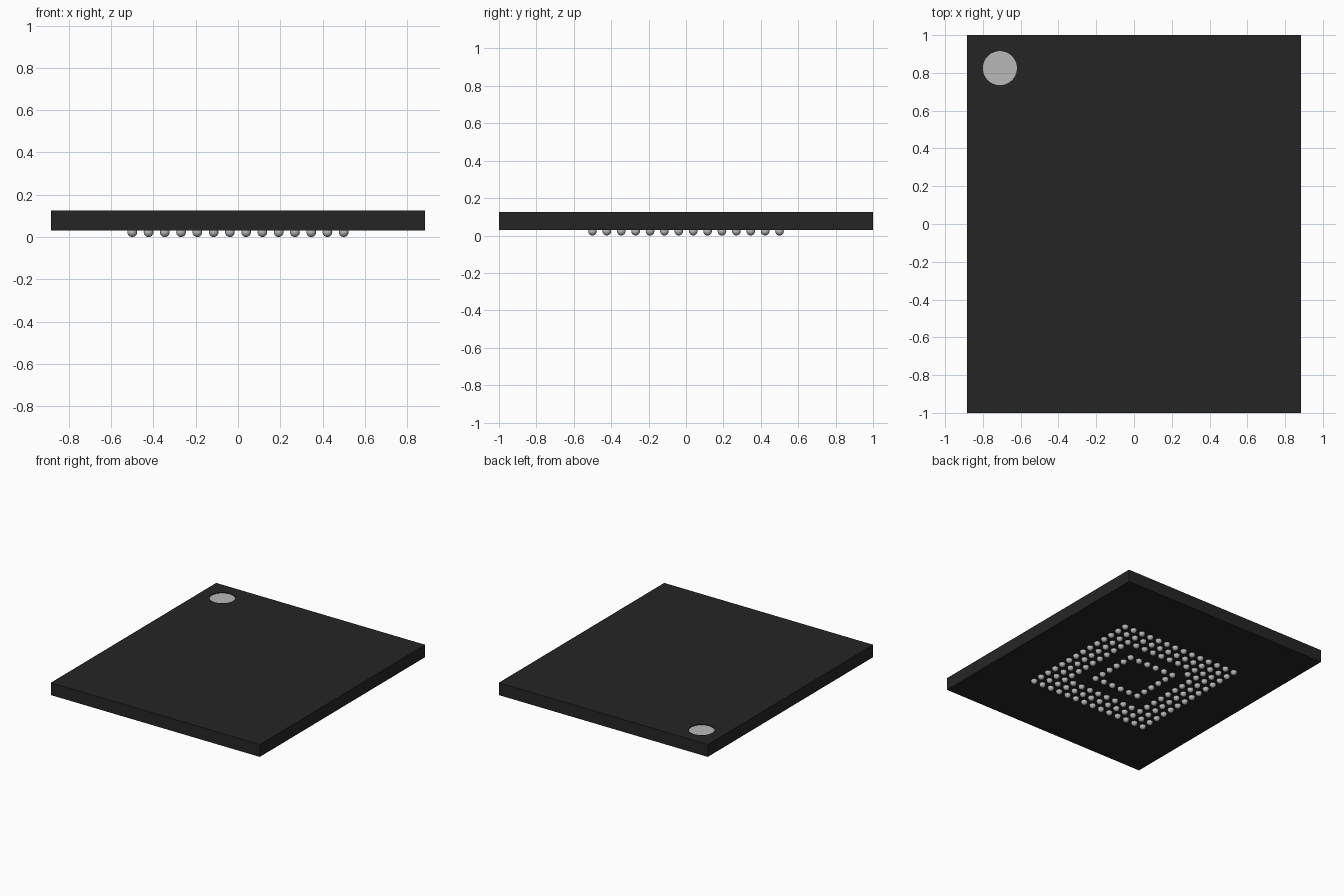
import bpy, bmesh
from mathutils import Matrix

if "Cube" in bpy.data.objects:
    bpy.data.objects.remove(bpy.data.objects["Cube"])

PITCH = 1 / 13          # ball spacing
BALL_R = 0.023
BOTTOM, TOP = 0.03, 0.125
MARK = (-0.71, 0.825)
MARK_R, MARK_DEPTH = 0.09, 0.008


def material(name, rgb):
    m = bpy.data.materials.new(name)
    m.diffuse_color = (*rgb, 1)
    m.use_nodes = True
    m.node_tree.nodes["Principled BSDF"].inputs["Base Color"].default_value = m.diffuse_color
    return m


def make(name, bm, mat):
    me = bpy.data.meshes.new(name)
    bm.to_mesh(me)
    bm.free()
    me.materials.append(mat)
    ob = bpy.data.objects.new(name, me)
    bpy.context.collection.objects.link(ob)
    return ob


def disc(z0, z1, r):
    bm = bmesh.new()
    bmesh.ops.create_cone(bm, cap_ends=True, segments=64, radius1=r, radius2=r, depth=z1 - z0,
                          matrix=Matrix.Translation((*MARK, (z0 + z1) / 2)))
    return bm


black = material("black plastic", (0.0185, 0.0185, 0.0185))
silver = material("marker grey", (0.48, 0.48, 0.49))
solder = material("solder grey", (0.48, 0.48, 0.48))

# Package body with a shallow round pocket
bm = bmesh.new()
bmesh.ops.create_cube(bm, size=1, matrix=Matrix.Translation((0, 0, (BOTTOM + TOP) / 2))
                      @ Matrix.Diagonal((1.77, 2, TOP - BOTTOM, 1)))
body = make("package_body", bm, black)
cutter = make("pocket_cutter", disc(TOP - MARK_DEPTH, TOP + 0.05, MARK_R), black)
cutter.hide_render = True
mod = body.modifiers.new("pocket", "BOOLEAN")
mod.operation, mod.solver, mod.object = "DIFFERENCE", "EXACT", cutter
bpy.context.view_layer.objects.active = body
bpy.ops.object.modifier_apply(modifier=mod.name)
bpy.data.objects.remove(cutter)

# Corner marker lying in the pocket
make("corner_marker", disc(TOP - MARK_DEPTH - 0.003, TOP - MARK_DEPTH + 0.002, MARK_R), silver)

# Solder balls: three outer rings, one inner ring, one index ball
bm = bmesh.new()
for i in range(14):
    for j in range(14):
        ring = min(i, j, 13 - i, 13 - j)
        if ring in (0, 1, 2, 4) or (i, j) == (3, 10):
            at = ((i - 6.5) * PITCH, (j - 6.5) * PITCH, BALL_R)
            bmesh.ops.create_uvsphere(bm, u_segments=20, v_segments=12, radius=BALL_R,
                                      matrix=Matrix.Translation(at))
for f in bm.faces:
    f.smooth = True
make("solder_balls", bm, solder)
